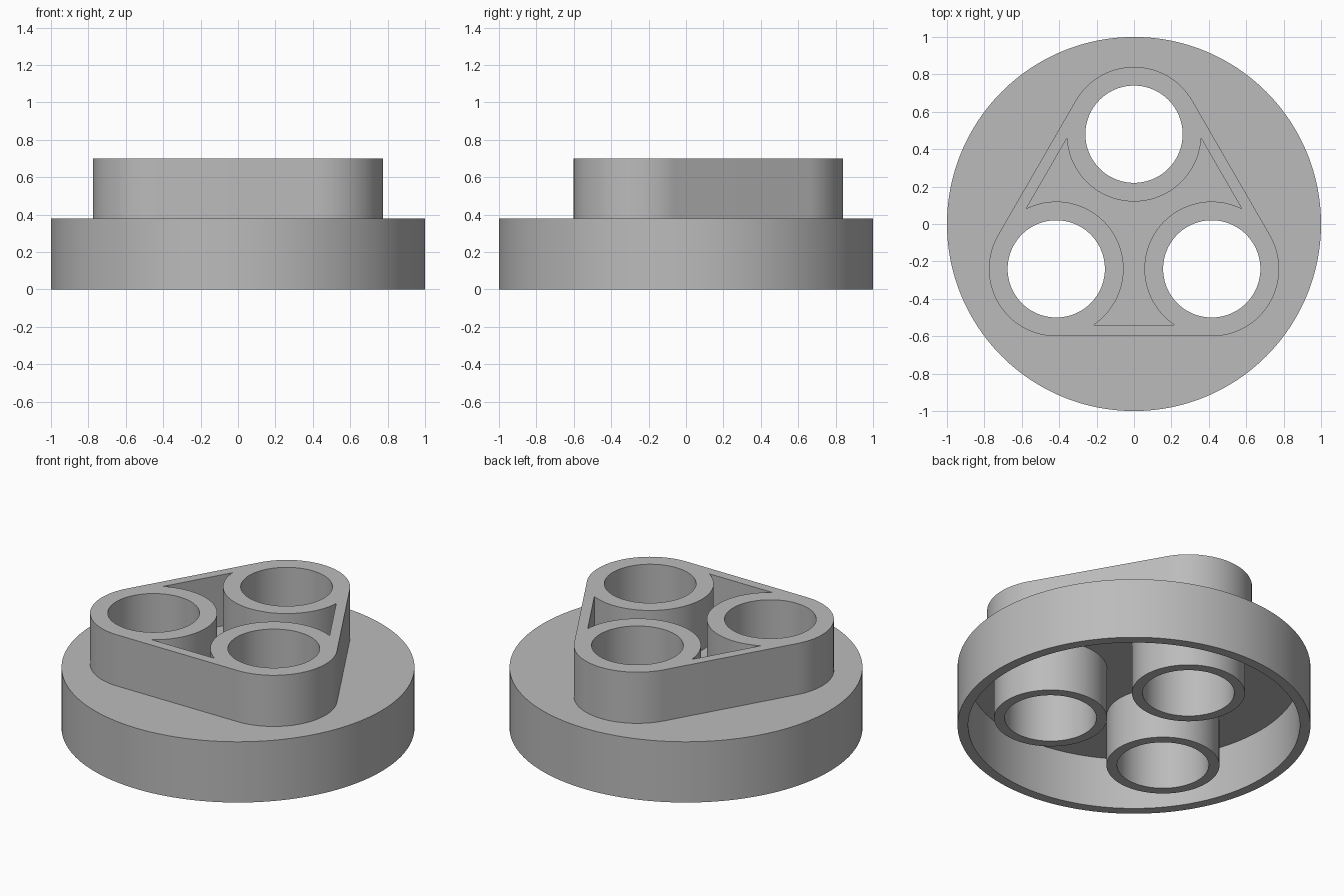
import bpy, bmesh
from math import cos, sin, radians, degrees, acos

cube = bpy.data.objects.get("Cube")
if cube:
    bpy.data.objects.remove(cube, do_unlink=True)

BASE_TOP, TOP, WALL = 0.38, 0.70, 0.06
SPREAD, BORE, SLEEVE, COLLAR = 0.48, 0.26, 0.32, 0.36
ANGLES = (90, 210, 330)
CENTRES = [(SPREAD * cos(radians(a)), SPREAD * sin(radians(a))) for a in ANGLES]

grey = bpy.data.materials.new("plain_grey")
grey.use_nodes = True
grey.diffuse_color = (0.5, 0.5, 0.5, 1)
grey.node_tree.nodes["Principled BSDF"].inputs["Base Color"].default_value = (0.5, 0.5, 0.5, 1)


def arc(centre, radius, start, end, steps):
    """Points along an arc, angles in degrees."""
    turns = [radians(start + (end - start) * i / steps) for i in range(steps + 1)]
    return [(centre[0] + radius * cos(t), centre[1] + radius * sin(t)) for t in turns]


def circle(centre, radius, steps=96):
    return arc(centre, radius, 0, 360, steps)[:-1]


def prism(name, outline, z0, z1):
    """Closed solid from a counter-clockwise outline."""
    bm = bmesh.new()
    face = bm.faces.new([bm.verts.new((x, y, z0)) for x, y in outline])
    moved = bmesh.ops.extrude_face_region(bm, geom=[face], use_keep_orig=True)["geom"]
    bmesh.ops.translate(bm, vec=(0, 0, z1 - z0),
                        verts=[v for v in moved if isinstance(v, bmesh.types.BMVert)])
    bmesh.ops.recalc_face_normals(bm, faces=bm.faces)
    mesh = bpy.data.meshes.new(name)
    bm.to_mesh(mesh)
    bm.free()
    mesh.materials.append(grey)
    obj = bpy.data.objects.new(name, mesh)
    bpy.context.collection.objects.link(obj)
    return obj


def combine(body, tool, operation):
    """Apply a boolean and discard the tool."""
    bpy.context.view_layer.objects.active = body
    mod = body.modifiers.new("combine", "BOOLEAN")
    mod.operation, mod.object, mod.solver = operation, tool, "EXACT"
    bpy.ops.object.modifier_apply(modifier=mod.name)
    bpy.data.objects.remove(tool, do_unlink=True)


# Round base, hollow underneath
holder = prism("three_tube_holder", circle((0, 0), 1, 192), 0, BASE_TOP)
combine(holder, prism("base_hollow", circle((0, 0), 1 - WALL, 192), -0.1, BASE_TOP - WALL), "DIFFERENCE")

# Rounded triangular block with a pocket around the three collars
block_outline, pocket_outline = [], []
half = 120 - degrees(acos((SPREAD / 2 + COLLAR - WALL - SPREAD / 2) / COLLAR))
for angle, centre in zip(ANGLES, CENTRES):
    block_outline += arc(centre, COLLAR, angle - 60, angle + 60, 40)
    pocket_outline += arc(centre, COLLAR, angle + 180 + half, angle + 180 - half, 56)
block = prism("upper_block", block_outline, BASE_TOP - 0.02, TOP)
combine(block, prism("pocket", pocket_outline, 0.2, 0.9), "DIFFERENCE")
combine(holder, block, "UNION")

# Sleeves below the plate, then the bores through everything
for centre in CENTRES:
    combine(holder, prism("lower_sleeve", circle(centre, SLEEVE), 0, BASE_TOP - 0.03), "UNION")
for centre in CENTRES:
    combine(holder, prism("bore", circle(centre, BORE), -0.1, 0.9), "DIFFERENCE")

bpy.ops.object.select_all(action="DESELECT")
holder.select_set(True)
bpy.context.view_layer.objects.active = holder
bpy.ops.object.shade_smooth_by_angle(angle=radians(30))
